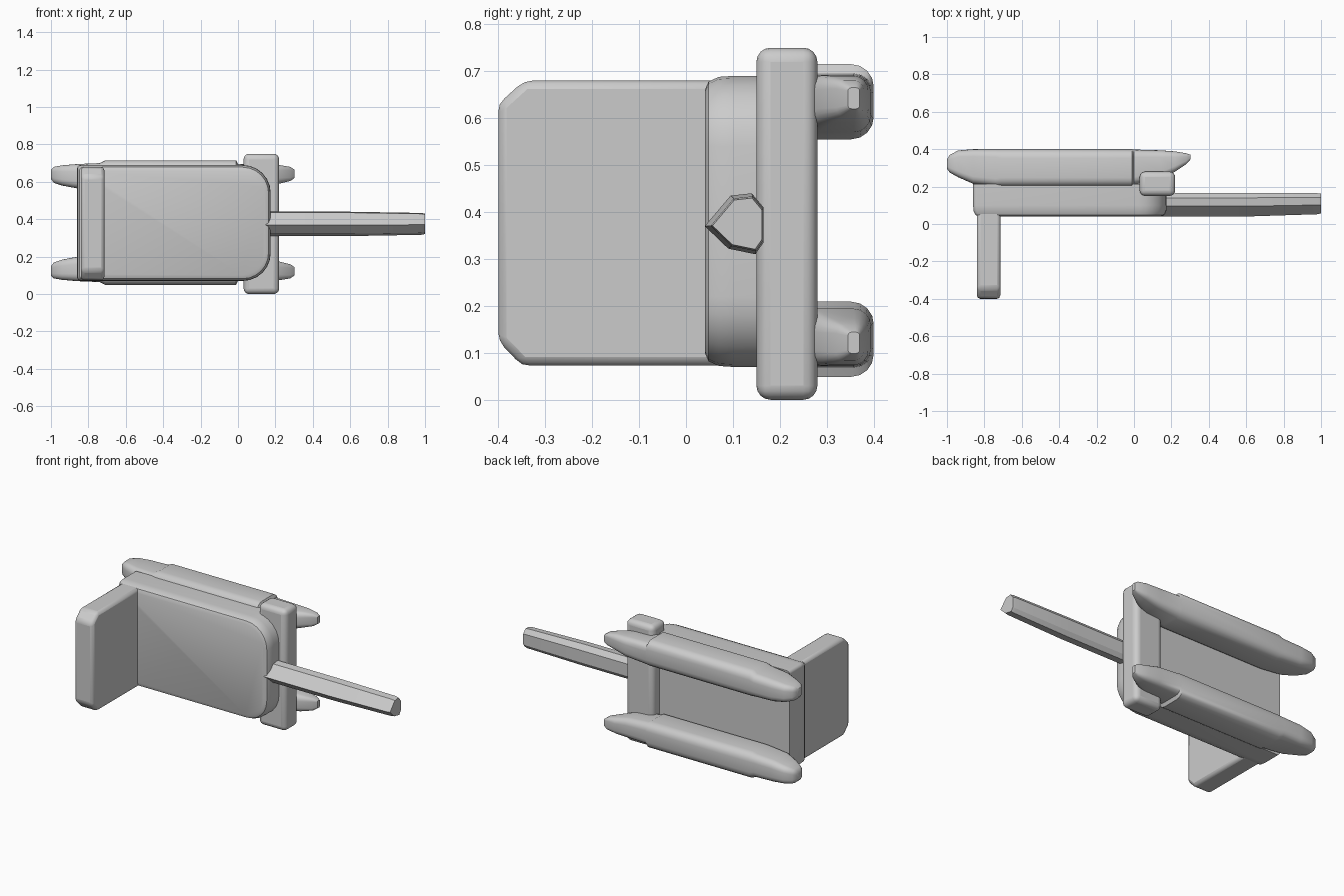
import bpy, bmesh, math
from mathutils import Vector

if "Cube" in bpy.data.objects:
    bpy.data.objects.remove(bpy.data.objects["Cube"])

MID_Z = 0.382


def finish(name, bm, bevel=0.0, segments=3, angle=35):
    bmesh.ops.recalc_face_normals(bm, faces=bm.faces)
    me = bpy.data.meshes.new(name)
    bm.to_mesh(me)
    bm.free()
    ob = bpy.data.objects.new(name, me)
    bpy.context.collection.objects.link(ob)
    if bevel:
        mod = ob.modifiers.new("Bevel", 'BEVEL')
        mod.width = bevel
        mod.segments = segments
        mod.limit_method = 'ANGLE'
        mod.angle_limit = math.radians(40)
    bpy.ops.object.select_all(action='DESELECT')
    ob.select_set(True)
    bpy.context.view_layer.objects.active = ob
    bpy.ops.object.shade_smooth_by_angle(angle=math.radians(angle))
    return ob


def loft(rings):
    """Skin a list of equal-length point rings and cap both ends."""
    bm = bmesh.new()
    loops = [[bm.verts.new(p) for p in ring] for ring in rings]
    for a, b in zip(loops, loops[1:]):
        for i in range(len(a)):
            j = (i + 1) % len(a)
            bm.faces.new((a[i], a[j], b[j], b[i]))
    bm.faces.new(loops[0])
    bm.faces.new(loops[-1])
    return bm


def rounded_rect(u0, u1, v0, v1, radii, n=5):
    """Corner order: low-low, high-low, high-high, low-high."""
    pts = []
    for k, (u, v, su, sv) in enumerate([(u0, v0, 1, 1), (u1, v0, -1, 1),
                                        (u1, v1, -1, -1), (u0, v1, 1, -1)]):
        r = radii[k]
        for i in range(n + 1):
            a = math.pi + k * math.pi / 2 + i * math.pi / 2 / n
            pts.append((u + su * r + r * math.cos(a), v + sv * r + r * math.sin(a)))
    return pts


# Bed slab: strongly rounded at the handle end, softened front rim
def slab_ring(y, inset):
    r = rounded_rect(-0.86 + inset, 0.175 - inset, 0.07 + inset, 0.69 - inset,
                     (0.02, 0.15 - inset, 0.15 - inset, 0.02), 6)
    return [(u, y, v) for u, v in r]


finish("bed_slab", loft([slab_ring(y, i) for y, i in
       [(0.04, 0.03), (0.048, 0.012), (0.07, 0.002), (0.10, 0.0), (0.215, 0.0)]]))

# Upright end plate with chamfered outer corners
plate = [(-0.40, 0.125), (-0.35, 0.073), (0.15, 0.073), (0.15, 0.68), (-0.345, 0.68), (-0.40, 0.63)]
finish("end_plate", loft([[(x, y, z) for y, z in plate] for x in (-0.84, -0.715)]),
       0.018, 2, 30)

# Cross bar under the handle end
bm = bmesh.new()
bmesh.ops.create_cube(bm, size=1)
for v in bm.verts:
    v.co = Vector((0.125 + v.co.x * 0.19, 0.215 + v.co.y * 0.13, 0.375 + v.co.z * 0.75))
finish("cross_bar", bm, 0.03, 4)

# Handle: faceted bar
section = [(0.04, 0.37), (0.095, 0.435), (0.14, 0.44), (0.165, 0.41),
           (0.165, 0.335), (0.148, 0.31), (0.09, 0.322)]
rings = []
for x, s in [(0.12, 1.0), (0.6, 1.0), (0.98, 0.9), (1.0, 0.84)]:
    rings.append([(x, 0.112 + (y - 0.112) * s + 0.005 * (x > 0.7),
                   0.376 + (z - 0.376) * s) for y, z in section])
finish("handle", loft(rings), angle=25)

# Side rails: tapered ends with a fuller middle; x, y0, y1, z0, z1 (upper rail)
spans = [(-1.0, 0.295, 0.345, 0.615, 0.665),
         (-0.985, 0.275, 0.37, 0.595, 0.68),
         (-0.94, 0.25, 0.393, 0.58, 0.688),
         (-0.86, 0.215, 0.40, 0.565, 0.695),
         (-0.74, 0.20, 0.40, 0.56, 0.70),
         (-0.71, 0.20, 0.40, 0.555, 0.715),
         (-0.01, 0.20, 0.40, 0.555, 0.715),
         (0.0, 0.21, 0.398, 0.56, 0.695),
         (0.14, 0.24, 0.394, 0.57, 0.692),
         (0.22, 0.28, 0.388, 0.59, 0.69),
         (0.28, 0.32, 0.378, 0.605, 0.68),
         (0.302, 0.345, 0.37, 0.62, 0.665)]
for name, flip in (("upper_rail", False), ("lower_rail", True)):
    rings = []
    for x, y0, y1, z0, z1 in spans:
        r = 0.3 * min(y1 - y0, z1 - z0)
        pts = rounded_rect(y0, y1, z0, z1, (r, r, r, r), 4)
        rings.append([(x, y, 2 * MID_Z - z if flip else z) for y, z in pts])
    finish(name, loft(rings), angle=40)
